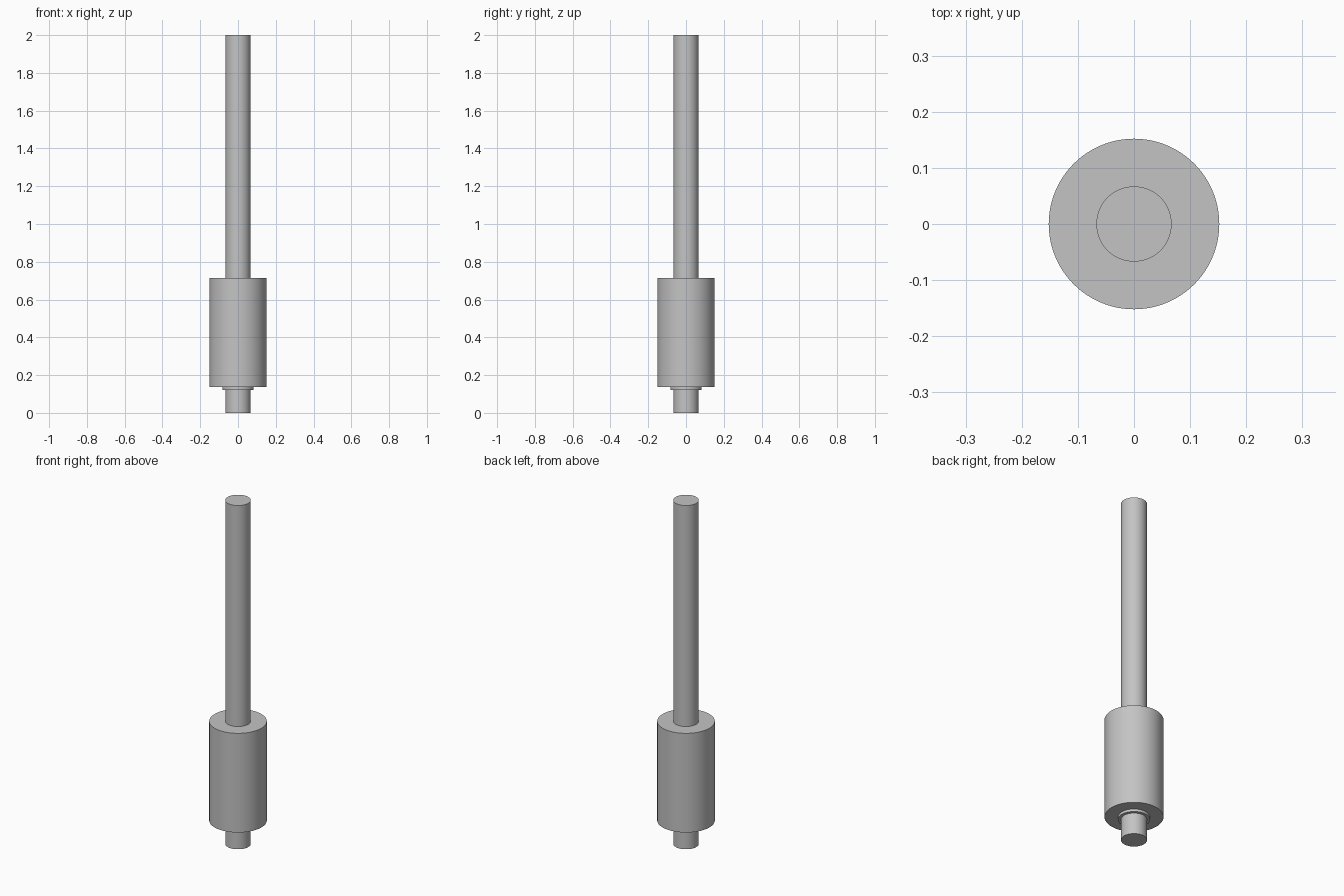
import bpy
import math

cube = bpy.data.objects.get("Cube")
if cube:
    bpy.data.objects.remove(cube, do_unlink=True)

# Single metal colour
grey = bpy.data.materials.new("light grey metal")
grey.use_nodes = True
colour = (0.55, 0.55, 0.55, 1.0)
grey.diffuse_color = colour
grey.node_tree.nodes["Principled BSDF"].inputs["Base Color"].default_value = colour


def cylinder(name, radius, bottom, top):
    """Upright, smooth-sided cylinder on the z axis."""
    bpy.ops.mesh.primitive_cylinder_add(
        vertices=96, radius=radius, depth=top - bottom,
        location=(0, 0, (bottom + top) / 2))
    part = bpy.context.object
    part.name = part.data.name = name
    part.data.materials.append(grey)
    bpy.ops.object.shade_smooth_by_angle(angle=math.radians(30))
    return part


# Long rod through the whole assembly
cylinder("shaft", 0.067, 0.0, 2.0)
# Wide drum around the lower part of the rod
cylinder("body", 0.152, 0.137, 0.714)
# Thin shoulder under the drum, slightly sunk into it
cylinder("collar", 0.083, 0.122, 0.15)
